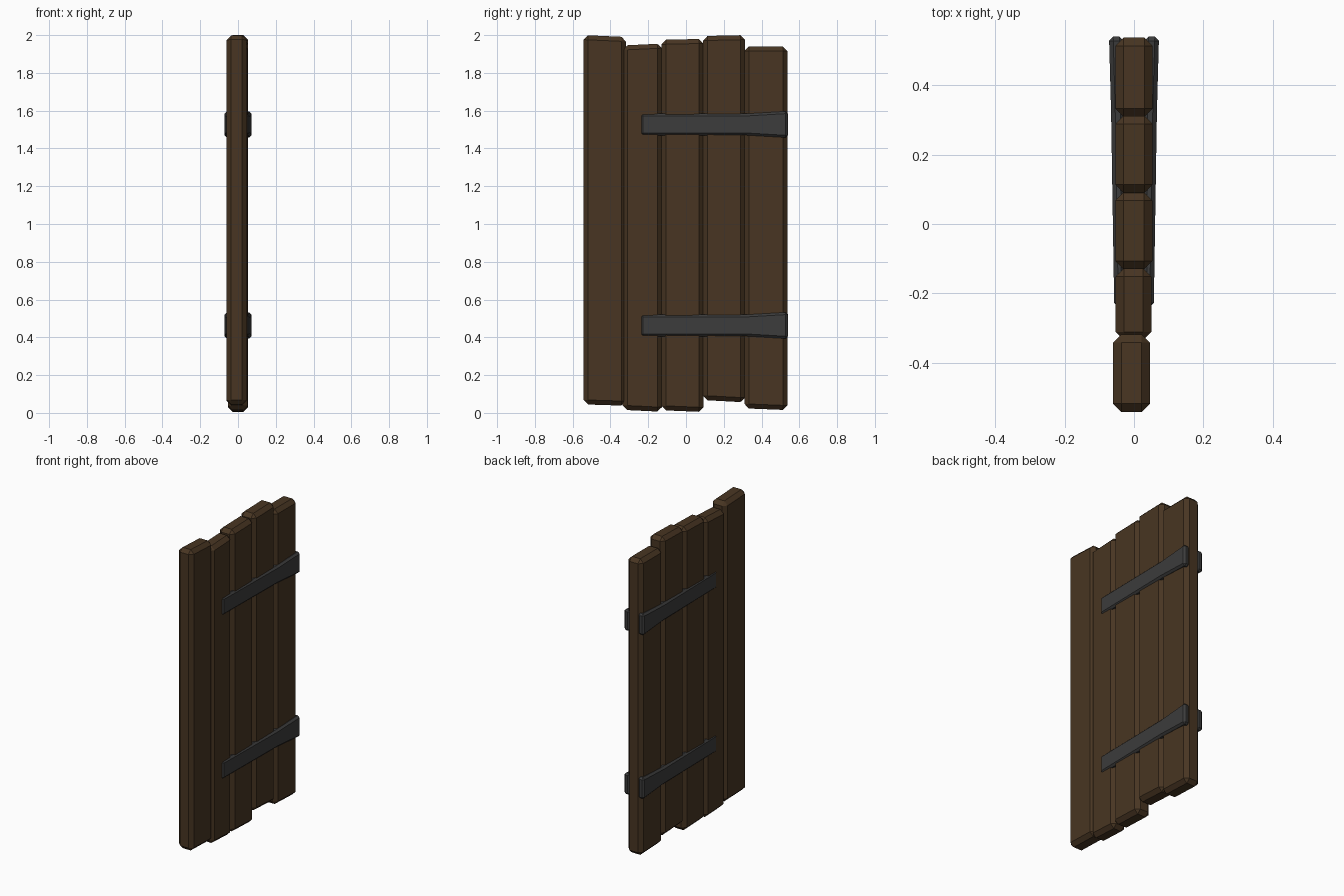
import bpy, bmesh

if "Cube" in bpy.data.objects:
    bpy.data.objects.remove(bpy.data.objects["Cube"])


def material(name, rgb):
    m = bpy.data.materials.new(name)
    m.diffuse_color = (*rgb, 1)
    m.use_nodes = True
    m.node_tree.nodes["Principled BSDF"].inputs["Base Color"].default_value = m.diffuse_color
    return m


wood = material("dark_wood", (0.065, 0.036, 0.016))
iron = material("dark_iron", (0.045, 0.045, 0.045))


def loft(name, sections, bevel, mat):
    """Chamfered solid through rectangles (y, x0, x1, z0, z1) along y."""
    bm = bmesh.new()
    rings = [[bm.verts.new((x, y, z)) for x, z in
              ((x0, z0), (x1, z0), (x1, z1), (x0, z1))]
             for y, x0, x1, z0, z1 in sections]
    for a, b in zip(rings, rings[1:]):
        for i in range(4):
            j = (i + 1) % 4
            bm.faces.new((a[i], a[j], b[j], b[i]))
    bm.faces.new(rings[0])
    bm.faces.new(rings[-1])
    bmesh.ops.recalc_face_normals(bm, faces=bm.faces)
    mesh = bpy.data.meshes.new(name)
    bm.to_mesh(mesh)
    bm.free()
    mesh.materials.append(mat)
    ob = bpy.data.objects.new(name, mesh)
    bpy.context.collection.objects.link(ob)
    mod = ob.modifiers.new("chamfer", 'BEVEL')
    mod.width = bevel
    mod.segments = 1
    mod.limit_method = 'ANGLE'
    mod.angle_limit = 0.7
    return ob


# Uneven planks: y range, x range, bottom z at each edge, top z at each edge
planks = [
    (-0.542, -0.318, -0.060, 0.046, 0.045, 0.038, 2.00, 1.99),
    (-0.335, -0.128, -0.053, 0.050, 0.016, 0.006, 1.945, 1.955),
    (-0.130, 0.092, -0.054, 0.053, 0.014, 0.005, 1.975, 1.98),
    (0.090, 0.312, -0.054, 0.054, 0.068, 0.056, 1.995, 2.00),
    (0.309, 0.537, -0.054, 0.054, 0.024, 0.015, 1.94, 1.94),
]
for y0, y1, x0, x1, b0, b1, t0, t1 in planks:
    loft("plank", [(y0, x0, x1, b0, t0), (y1, x0, x1, b1, t1)], 0.024, wood)

# Iron straps on both faces, thicker and flared towards the hinge edge
for z in (0.463, 1.527):
    for s in (1, -1):
        loft("hinge_strap", [
            (-0.24, s * 0.025, s * 0.057, z - 0.058, z + 0.058),
            (0.32, s * 0.027, s * 0.066, z - 0.057, z + 0.057),
            (0.54, s * 0.030, s * 0.072, z - 0.070, z + 0.070)], 0.012, iron)
